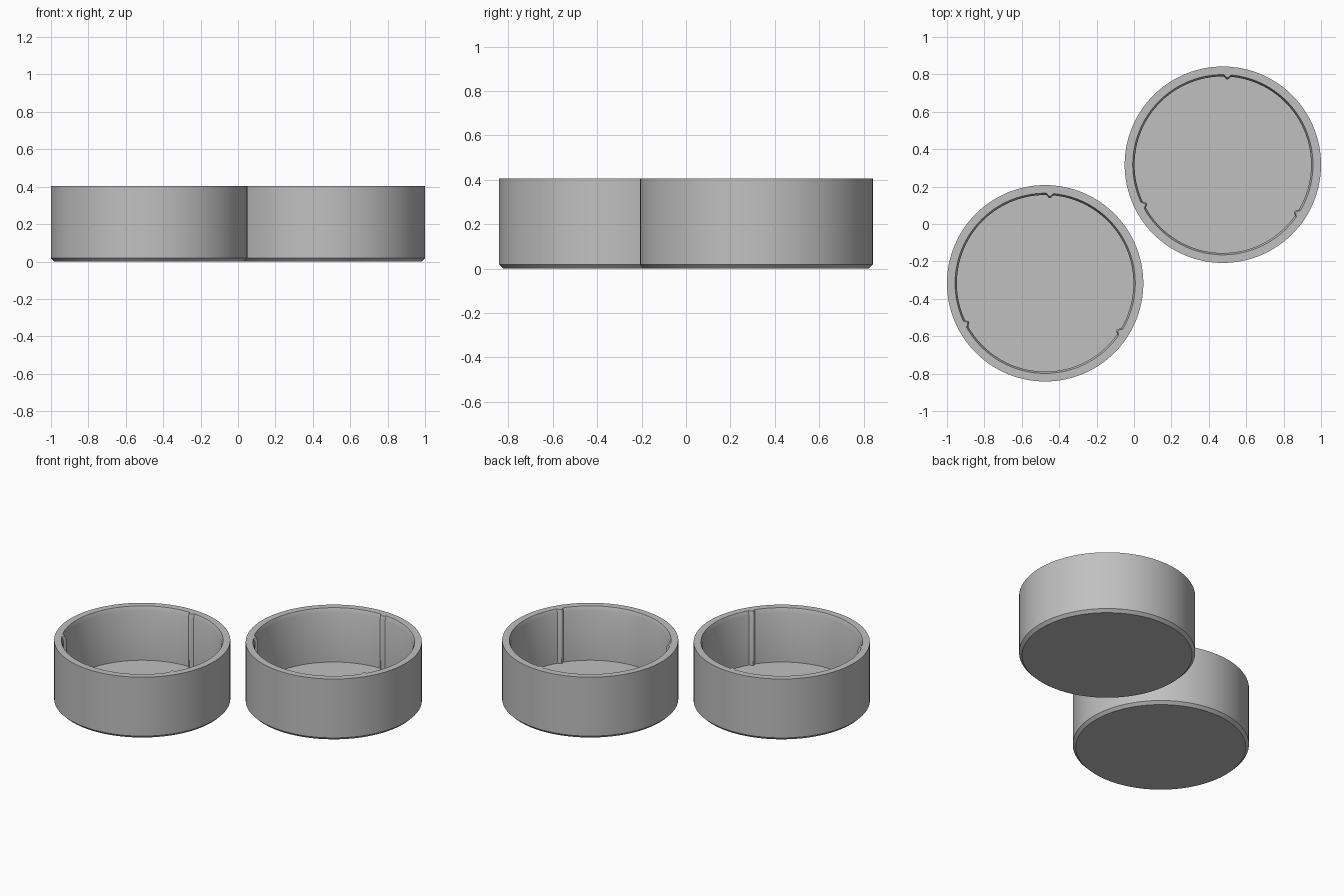
import bpy, bmesh, math

if "Cube" in bpy.data.objects:
    bpy.data.objects.remove(bpy.data.objects["Cube"])

RIB_ANGLES = [math.radians(a) for a in (87, 207, 327)]
RIB_HALF = 0.042      # half width of a rib, in radians
RIB_DEPTH = 0.016

grey = bpy.data.materials.new("light_grey")
grey.diffuse_color = (0.53, 0.53, 0.53, 1)
grey.use_nodes = True
grey.node_tree.nodes["Principled BSDF"].inputs["Base Color"].default_value = grey.diffuse_color

# Angles around the cup, with extra steps across each rib
angles = []
for start in RIB_ANGLES:
    for i in range(12):
        angles.append(start - RIB_HALF + 2 * RIB_HALF * i / 12)
    span = math.radians(120) - 2 * RIB_HALF
    for i in range(36):
        angles.append(start + RIB_HALF + span * i / 36)


def rib_bump(a):
    """Rounded inward bulge near each rib, zero elsewhere."""
    for c in RIB_ANGLES:
        d = abs(a - c)
        if d < RIB_HALF:
            return RIB_DEPTH * (0.5 + 0.5 * math.cos(math.pi * d / RIB_HALF)) ** 0.7
    return 0.0


def make_cup(name, x, y):
    # Radius, height, ribbed: from the base, up the outside, down the inside
    profile = [(0.507, 0.0, False), (0.525, 0.018, False), (0.525, 0.405, False),
               (0.482, 0.405, True), (0.472, 0.378, True), (0.472, 0.052, True)]
    bm = bmesh.new()
    rings = []
    for r, z, ribbed in profile:
        ring = []
        for a in angles:
            rr = r - (rib_bump(a) if ribbed else 0)
            ring.append(bm.verts.new((rr * math.cos(a), rr * math.sin(a), z)))
        rings.append(ring)
    n = len(angles)
    for lo, hi in zip(rings, rings[1:]):
        for i in range(n):
            j = (i + 1) % n
            bm.faces.new((lo[i], lo[j], hi[j], hi[i]))
    # Underside and inside floor
    bm.faces.new(list(reversed(rings[0])))
    bm.faces.new(rings[-1])
    bmesh.ops.recalc_face_normals(bm, faces=bm.faces)
    mesh = bpy.data.meshes.new(name)
    bm.to_mesh(mesh)
    bm.free()
    mesh.materials.append(grey)
    cup = bpy.data.objects.new(name, mesh)
    cup.location = (x, y, 0)
    bpy.context.collection.objects.link(cup)
    bpy.ops.object.select_all(action='DESELECT')
    cup.select_set(True)
    bpy.context.view_layer.objects.active = cup
    bpy.ops.object.shade_smooth_by_angle(angle=math.radians(25))


# Two matching round cups, set diagonally
make_cup("front_left_cup", -0.475, -0.317)
make_cup("back_right_cup", 0.475, 0.317)
